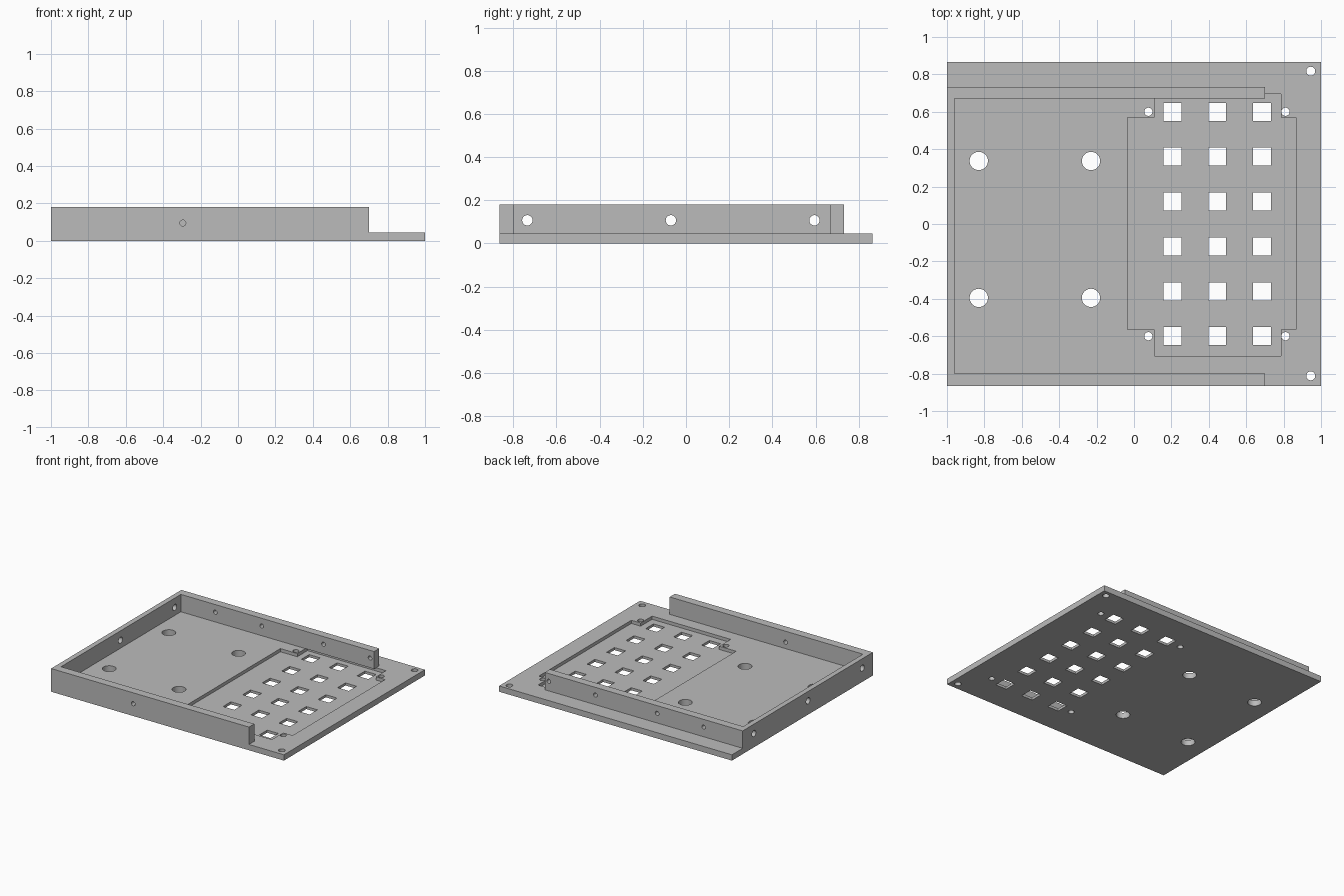
import bpy
import bmesh
import math
from mathutils import Matrix, Vector

if "Cube" in bpy.data.objects:
    bpy.data.objects.remove(bpy.data.objects["Cube"], do_unlink=True)

PLATE_TOP = 0.045
WALL_TOP = 0.18
RECESS_FLOOR = 0.02

grey = bpy.data.materials.new("light grey")
grey.use_nodes = True
grey.diffuse_color = (0.5, 0.5, 0.5, 1)
grey.node_tree.nodes["Principled BSDF"].inputs["Base Color"].default_value = grey.diffuse_color


def make_object(name, bm):
    bmesh.ops.recalc_face_normals(bm, faces=bm.faces)
    mesh = bpy.data.meshes.new(name)
    bm.to_mesh(mesh)
    bm.free()
    mesh.materials.append(grey)
    obj = bpy.data.objects.new(name, mesh)
    bpy.context.collection.objects.link(obj)
    return obj


def extrude_outline(bm, points, z0, z1):
    face = bm.faces.new([bm.verts.new((x, y, z0)) for x, y in points])
    top = bmesh.ops.extrude_face_region(bm, geom=[face])["geom"]
    verts = [v for v in top if isinstance(v, bmesh.types.BMVert)]
    bmesh.ops.translate(bm, verts=verts, vec=(0, 0, z1 - z0))


def rectangle(x0, x1, y0, y1):
    return [(x0, y0), (x1, y0), (x1, y1), (x0, y1)]


def add_drill(bm, centre, axis, radius, length=0.3):
    turn = Vector((0, 0, 1)).rotation_difference(Vector(axis)).to_matrix().to_4x4()
    bmesh.ops.create_cone(bm, cap_ends=True, segments=32, radius1=radius, radius2=radius,
                          depth=length, matrix=Matrix.Translation(centre) @ turn)


def cut(target, name, bm):
    cutter = make_object(name, bm)
    cutter.hide_render = True
    mod = target.modifiers.new(name, "BOOLEAN")
    mod.operation = "DIFFERENCE"
    mod.solver = "EXACT"
    mod.object = cutter
    bpy.context.view_layer.objects.active = target
    bpy.ops.object.modifier_apply(modifier=mod.name)
    bpy.data.objects.remove(cutter, do_unlink=True)


def finish(obj):
    bpy.ops.object.select_all(action="DESELECT")
    obj.select_set(True)
    bpy.context.view_layer.objects.active = obj
    bpy.ops.object.shade_smooth_by_angle(angle=math.radians(30))


# Base plate
bm = bmesh.new()
extrude_outline(bm, rectangle(-1, 1, -0.865, 0.865), 0, PLATE_TOP)
plate = make_object("base_plate", bm)

# Stepped recess for the key grid
bm = bmesh.new()
extrude_outline(bm, [(0.11, -0.705), (0.785, -0.705), (0.785, -0.565), (0.865, -0.565),
                     (0.865, 0.57), (0.785, 0.57), (0.785, 0.695), (0.11, 0.695),
                     (0.11, 0.57), (-0.035, 0.57), (-0.035, -0.565), (0.11, -0.565)],
                RECESS_FLOOR, 0.1)
cut(plate, "recess_cutter", bm)

# Square key openings, screw holes and large mounting holes
bm = bmesh.new()
half = 0.048
for column in range(3):
    for row in range(6):
        x, y = 0.205 + 0.24 * column, -0.6 + 0.24 * row
        extrude_outline(bm, rectangle(x - half, x + half, y - half, y + half), -0.1, 0.1)
for y in (-0.6, 0.6):
    for x in (0.077, 0.81):
        add_drill(bm, (x, y, 0), (0, 0, 1), 0.022)
for y in (-0.812, 0.817):
    add_drill(bm, (0.945, y, 0), (0, 0, 1), 0.024)
for x in (-0.83, -0.23):
    for y in (-0.395, 0.337):
        add_drill(bm, (x, y, 0), (0, 0, 1), 0.049)
cut(plate, "opening_cutter", bm)
finish(plate)

# Three-sided wall
bm = bmesh.new()
extrude_outline(bm, [(-1, -0.865), (0.7, -0.865), (0.7, -0.8), (-0.96, -0.8),
                     (-0.96, 0.67), (0.7, 0.67), (0.7, 0.733), (-1, 0.733)],
                PLATE_TOP, WALL_TOP)
wall = make_object("surrounding_wall", bm)

# Holes through the wall sides
bm = bmesh.new()
for y in (-0.735, -0.07, 0.595):
    add_drill(bm, (-0.98, y, 0.107), (1, 0, 0), 0.024, 0.1)
for x in (-0.665, -0.265, 0.265, 0.665):
    add_drill(bm, (x, 0.7, 0.12), (0, 1, 0), 0.016, 0.2)
add_drill(bm, (-0.295, -0.83, 0.095), (0, 1, 0), 0.016, 0.2)
cut(wall, "wall_hole_cutter", bm)
finish(wall)
